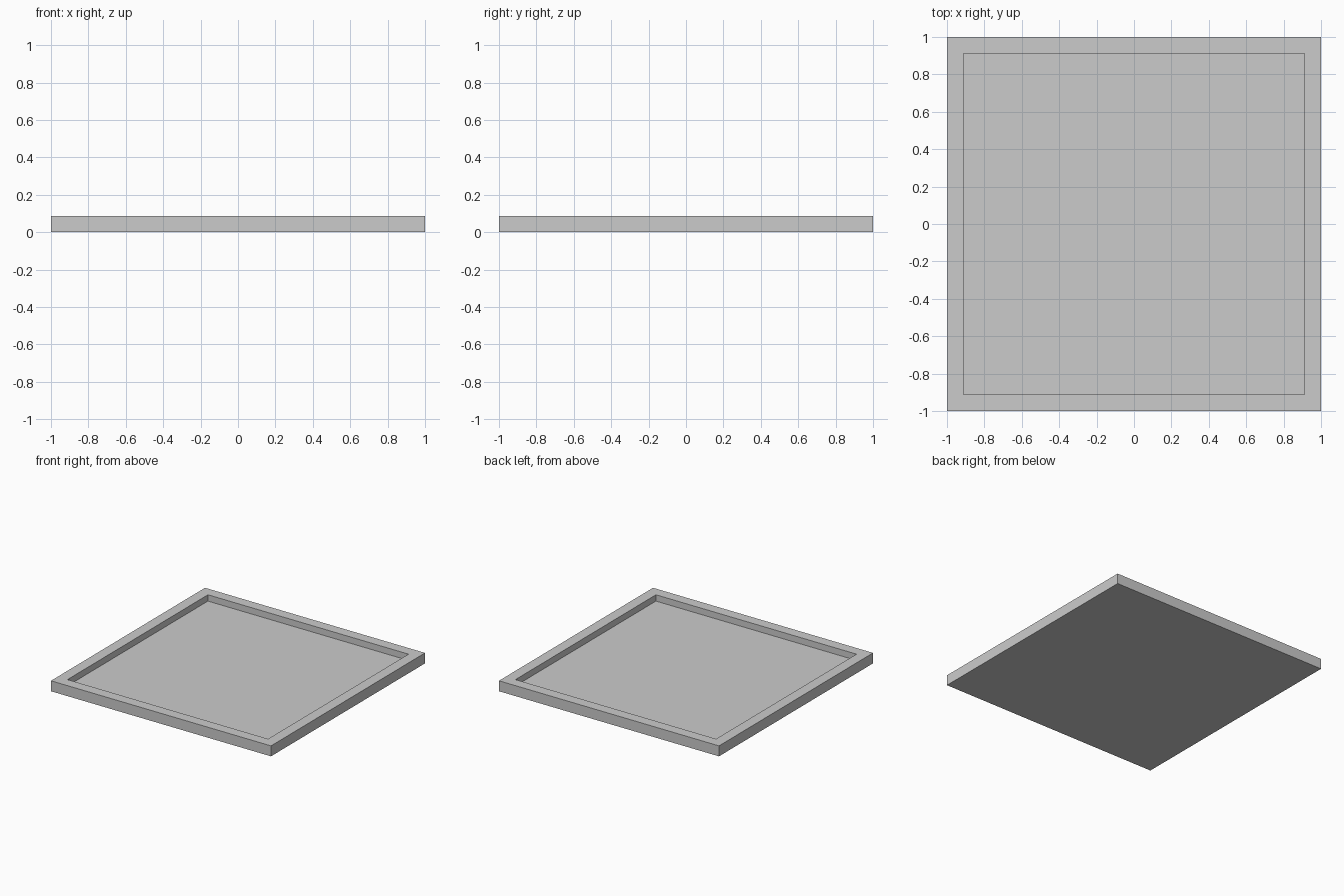
import bpy
import bmesh

if "Cube" in bpy.data.objects:
    bpy.data.objects.remove(bpy.data.objects["Cube"])

HALF, INNER = 1.0, 0.875
HEIGHT, FLOOR = 0.086, 0.034

# Square slab standing on the ground
bm = bmesh.new()
bmesh.ops.create_cube(bm, size=1.0)
for v in bm.verts:
    v.co.x *= 2 * HALF
    v.co.y *= 2 * HALF
    v.co.z = (v.co.z + 0.5) * HEIGHT
bm.normal_update()

# Raised rim: inset the top face, then extrude it down to the recessed floor
top = max(bm.faces, key=lambda f: f.normal.z)
bmesh.ops.inset_individual(bm, faces=[top], thickness=HALF - INNER)
result = bmesh.ops.extrude_discrete_faces(bm, faces=[top])
for v in result["faces"][0].verts:
    v.co.z = FLOOR
bmesh.ops.recalc_face_normals(bm, faces=bm.faces)

mesh = bpy.data.meshes.new("square_tray")
bm.to_mesh(mesh)
bm.free()
tray = bpy.data.objects.new("square_tray", mesh)
bpy.context.collection.objects.link(tray)
